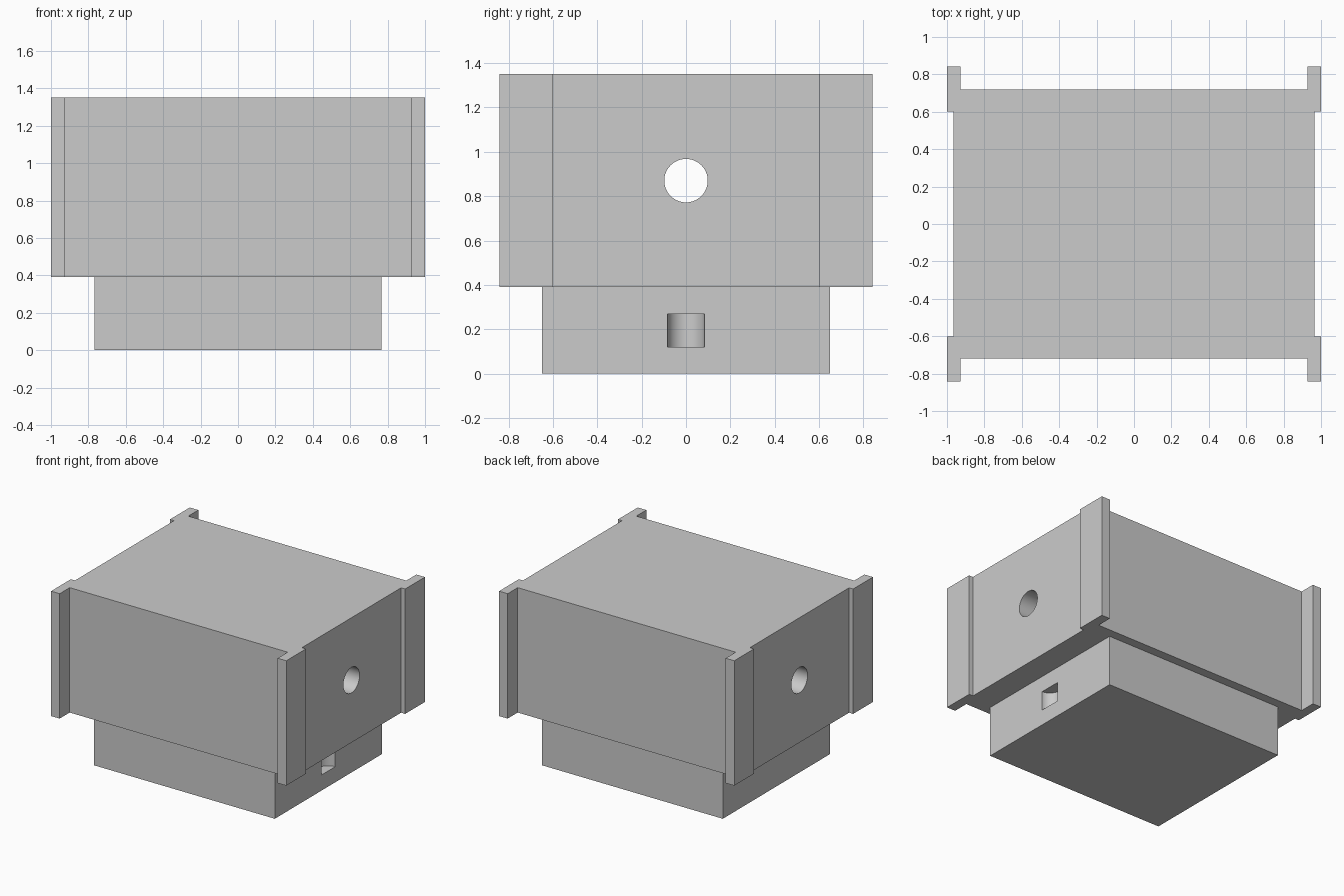
import bpy
import bmesh
import math

cube = bpy.data.objects.get("Cube")
if cube:
    bpy.data.objects.remove(cube, do_unlink=True)

grey = bpy.data.materials.new("light grey")
grey.use_nodes = True
colour = (0.6, 0.6, 0.6, 1)
grey.diffuse_color = colour
grey.node_tree.nodes["Principled BSDF"].inputs["Base Color"].default_value = colour


def extrude_profile(name, points, bottom, top):
    """Solid prism from a counter-clockwise outline in plan."""
    bm = bmesh.new()
    face = bm.faces.new([bm.verts.new((x, y, bottom)) for x, y in points])
    result = bmesh.ops.extrude_face_region(bm, geom=[face])
    for item in result["geom"]:
        if isinstance(item, bmesh.types.BMVert):
            item.co.z = top
    bmesh.ops.recalc_face_normals(bm, faces=bm.faces)
    mesh = bpy.data.meshes.new(name)
    bm.to_mesh(mesh)
    bm.free()
    mesh.materials.append(grey)
    obj = bpy.data.objects.new(name, mesh)
    bpy.context.collection.objects.link(obj)
    return obj


def bore(target, radius, depth, location, rotation=(0, 0, 0)):
    """Cut a round hole, then discard the cutter."""
    bpy.ops.mesh.primitive_cylinder_add(vertices=64, radius=radius, depth=depth,
                                        location=location, rotation=rotation)
    cutter = bpy.context.object
    cutter.name = "hole_cutter"
    cutter.hide_render = True
    cutter.data.materials.append(grey)
    cut = target.modifiers.new("hole", "BOOLEAN")
    cut.operation = "DIFFERENCE"
    cut.solver = "EXACT"
    cut.object = cutter
    bpy.ops.object.select_all(action="DESELECT")
    target.select_set(True)
    bpy.context.view_layer.objects.active = target
    bpy.ops.object.modifier_apply(modifier=cut.name)
    bpy.data.objects.remove(cutter, do_unlink=True)
    bpy.ops.object.shade_smooth_by_angle(angle=math.radians(30))


# Block with raised corner flanges, one quarter of the outline mirrored
quarter = [(0.965, 0.602), (1, 0.602), (1, 0.842), (0.927, 0.842), (0.927, 0.72)]
outline = []
for sx, sy in ((1, 1), (-1, 1), (-1, -1), (1, -1)):
    corner = [(sx * x, sy * y) for x, y in quarter]
    outline += corner if sx * sy > 0 else corner[::-1]
body = extrude_profile("body", outline, 0.39, 1.35)

# Round hole through the full length of the block
bore(body, 0.098, 3, (0, 0, 0.87), (0, math.pi / 2, 0))

# Plinth with a rounded recess on one end
half_x, half_y = 0.768, 0.65
base = extrude_profile("base", [(half_x, -half_y), (half_x, half_y),
                                (-half_x, half_y), (-half_x, -half_y)], 0, 0.39)
bore(base, 0.084, 0.148, (half_x, 0, 0.194))
